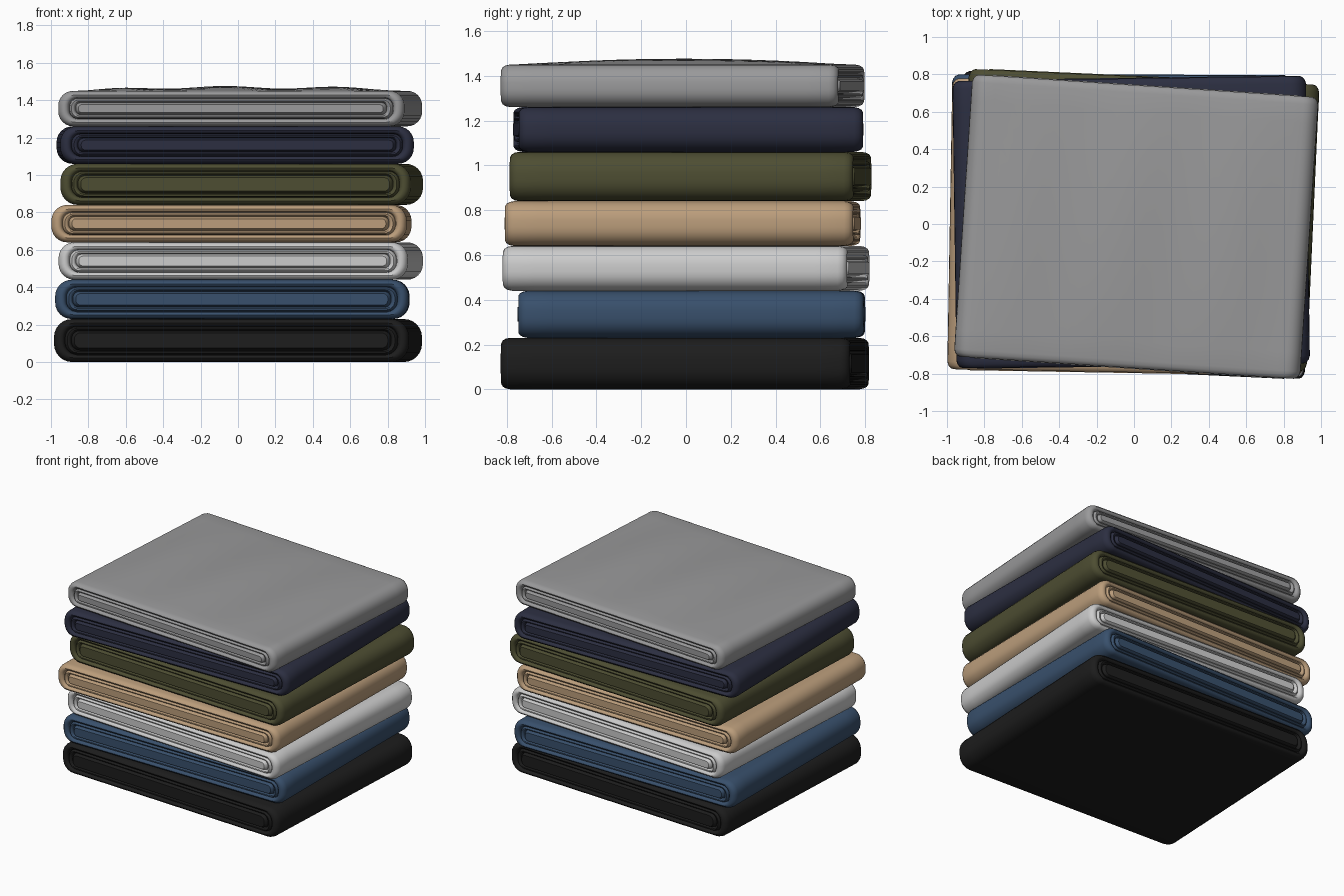
import bpy, bmesh, math
from mathutils import Vector

if "Cube" in bpy.data.objects:
    bpy.data.objects.remove(bpy.data.objects["Cube"], do_unlink=True)

CORNER_STEPS = 6
TOP_STEPS = 36
BODY_STEPS = 14

# Folded end, from the outer rim inwards: (inset from outline, depth behind the end)
FOLD = [(0, 0.04), (0.004, 0.02), (0.012, 0.006), (0.022, 0), (0.031, 0.003),
        (0.037, 0.012), (0.040, 0.03), (0.043, 0.012), (0.049, 0.003), (0.056, 0.005),
        (0.060, 0.012), (0.063, 0.028), (0.067, 0.008), (0.074, -0.004)]


def material(name, colour):
    mat = bpy.data.materials.new(name)
    mat.use_nodes = True
    mat.diffuse_color = (*colour, 1)
    bsdf = mat.node_tree.nodes["Principled BSDF"]
    bsdf.inputs["Base Color"].default_value = (*colour, 1)
    bsdf.inputs["Roughness"].default_value = 0.9
    return mat


def outline(hw, hh, inset):
    """Rounded rectangle in x and z, with a finely divided top edge."""
    radius = hh * 0.84 - inset * 0.84
    hw, hh = hw - inset * 1.5, hh - inset
    pts = []
    for k, (sx, sz) in enumerate([(1, 1), (-1, 1), (-1, -1), (1, -1)]):
        for i in range(CORNER_STEPS + 1):
            a = math.pi / 2 * (k + i / CORNER_STEPS)
            pts.append((sx * (hw - radius) + radius * math.cos(a),
                        sz * (hh - radius) + radius * math.sin(a)))
        if k == 0:
            flat = hw - radius
            pts += [(flat * (1 - 2 * i / TOP_STEPS), hh) for i in range(1, TOP_STEPS)]
    return pts


def ripple(x, y, hw, hd):
    """Soft swell of the cloth on its upper face."""
    wave = 0.019 + 0.007 * math.cos(math.tau * (x + 0.7) / 0.62)
    return wave * max(0, 1 - (x / hw) ** 4) * max(0, 1 - (y / hd) ** 2)


def folded_cloth(name, size, centre, bottom, turn, colour, swell):
    hw, hd, hh = (s / 2 for s in size)
    start = hd - FOLD[0][1]

    # Stations from the front fold, along the body, to the back fold
    stations = [(inset, -hd + depth) for inset, depth in reversed(FOLD)]
    stations += [(0, start * (2 * i / BODY_STEPS - 1)) for i in range(1, BODY_STEPS)]
    stations += [(inset, hd - depth) for inset, depth in FOLD]

    bm = bmesh.new()
    loops = []
    for inset, y in stations:
        loop = []
        for x, z in outline(hw, hh, inset):
            if swell and inset == 0 and z > hh - 0.001:
                z += ripple(x, y, hw - hh, start)
            loop.append(bm.verts.new((x, y, z)))
        loops.append(loop)
    for a, b in zip(loops, loops[1:]):
        for i in range(len(a)):
            j = (i + 1) % len(a)
            bm.faces.new((a[i], a[j], b[j], b[i]))
    bm.faces.new(loops[0])
    bm.faces.new(loops[-1])
    bmesh.ops.recalc_face_normals(bm, faces=bm.faces)

    mesh = bpy.data.meshes.new(name)
    bm.to_mesh(mesh)
    bm.free()
    obj = bpy.data.objects.new(name, mesh)
    bpy.context.collection.objects.link(obj)
    mesh.materials.append(material(name + "_fabric", colour))
    obj.location = Vector((*centre, bottom + hh))
    obj.rotation_euler.z = math.radians(turn)

    bpy.ops.object.select_all(action='DESELECT')
    obj.select_set(True)
    bpy.context.view_layer.objects.active = obj
    bpy.ops.object.shade_smooth_by_angle(angle=math.radians(40))
    return obj


# Bottom to top: name, (width, depth, height), centre, turn in degrees, colour
STACK = [
    ("black_cloth", (1.90, 1.56, 0.23), (0, -0.005), -2.7, (0.012, 0.012, 0.012)),
    ("blue_cloth", (1.89, 1.54, 0.21), (-0.03, 0.025), -0.2, (0.04, 0.08, 0.15)),
    ("white_cloth", (1.87, 1.54, 0.20), (0.015, 0), -3.2, (0.62, 0.62, 0.62)),
    ("tan_cloth", (1.90, 1.555, 0.20), (-0.035, -0.015), -1.0, (0.50, 0.34, 0.20)),
    ("olive_cloth", (1.875, 1.535, 0.22), (0.02, 0.02), -2.6, (0.075, 0.075, 0.032)),
    ("navy_cloth", (1.89, 1.535, 0.20), (-0.015, 0.01), 0.8, (0.025, 0.028, 0.053)),
    ("grey_cloth", (1.855, 1.51, 0.19), (0.012, -0.015), -3.8, (0.32, 0.32, 0.325)),
]

level = 0
for name, size, centre, turn, colour in STACK:
    folded_cloth(name, size, centre, level, turn, colour, name == "grey_cloth")
    level += size[2]
